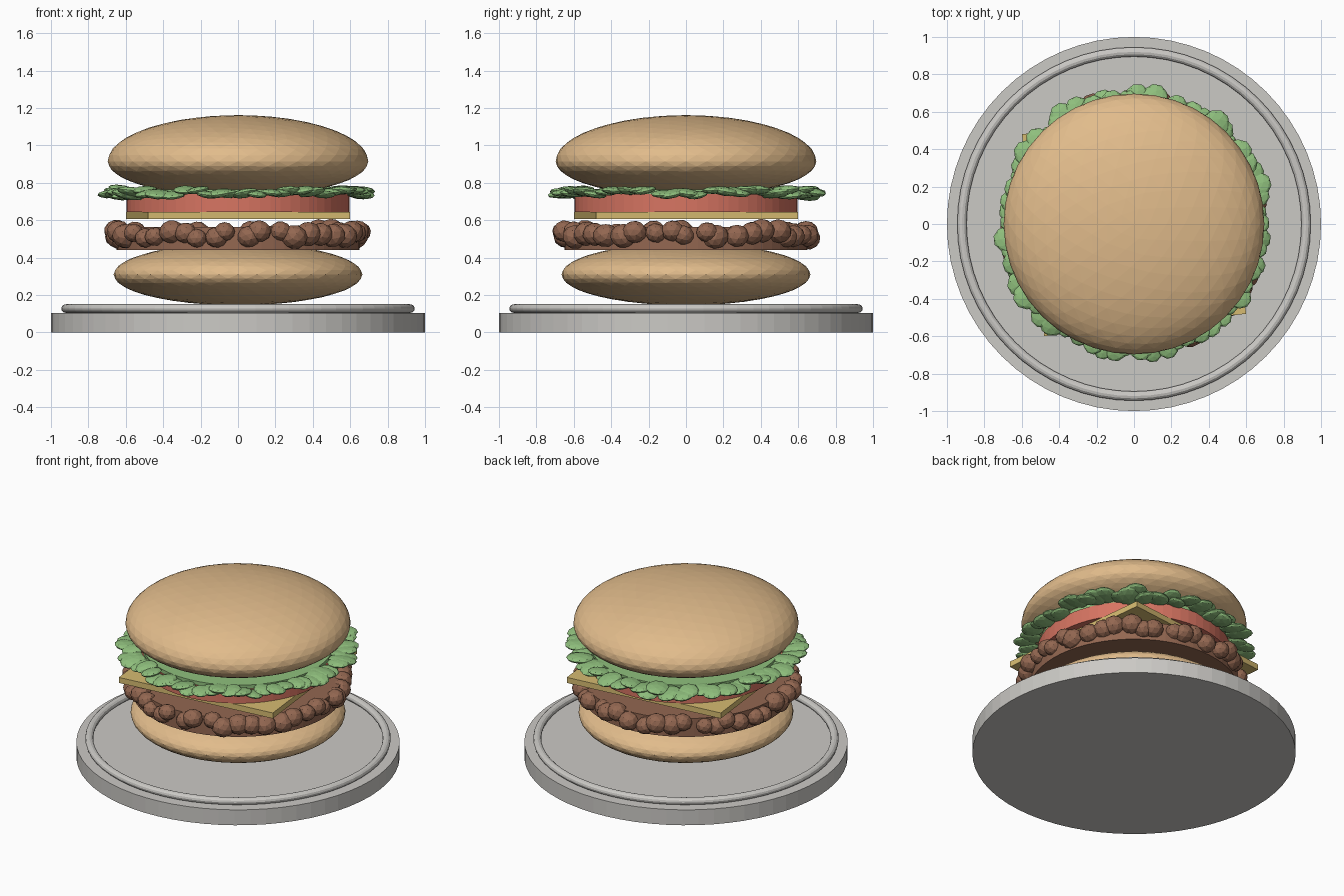
import bpy, bmesh, math, random
from mathutils import Matrix

if "Cube" in bpy.data.objects:
    bpy.data.objects.remove(bpy.data.objects["Cube"])

random.seed(4)


def material(name, srgb):
    m = bpy.data.materials.new(name)
    m.diffuse_color = [(c / 255) ** 2.2 for c in srgb] + [1]
    m.use_nodes = True
    m.node_tree.nodes["Principled BSDF"].inputs["Base Color"].default_value = m.diffuse_color
    return m


BUN = material("toasted bun", (224, 186, 138))
PATTY = material("grilled meat", (146, 103, 82))
CHEESE = material("cheese yellow", (213, 186, 112))
TOMATO = material("tomato red", (214, 116, 98))
LETTUCE = material("lettuce green", (142, 190, 124))
PLATE = material("plate grey", (202, 200, 196))


def finish(name, bm, mat):
    mesh = bpy.data.meshes.new(name)
    bm.to_mesh(mesh)
    bm.free()
    mesh.materials.append(mat)
    ob = bpy.data.objects.new(name, mesh)
    bpy.context.collection.objects.link(ob)
    return ob


def disc(name, radius, z0, z1, mat, sides=64):
    bm = bmesh.new()
    bmesh.ops.create_cone(bm, cap_ends=True, segments=sides, radius1=radius, radius2=radius,
                          depth=z1 - z0, matrix=Matrix.Translation((0, 0, (z0 + z1) / 2)))
    return finish(name, bm, mat)


def bun(name, radius, z, up, down):
    # squashed ball with different heights above and below its widest line
    bm = bmesh.new()
    bmesh.ops.create_icosphere(bm, subdivisions=4, radius=1)
    for v in bm.verts:
        v.co = (v.co.x * radius, v.co.y * radius, z + v.co.z * (up if v.co.z > 0 else down))
    return finish(name, bm, BUN)


def blob_ring(name, count, mat, ring, z, size, jitter, tilt):
    # irregular lumps around a circle; size is radial, tangential, vertical; jitter is radial, vertical
    bm = bmesh.new()
    for i in range(count):
        a = math.tau * (i + random.uniform(-0.3, 0.3)) / count
        r = ring + random.uniform(-jitter[0], jitter[0])
        h = z + random.uniform(-jitter[1], jitter[1])
        k = random.uniform(0.85, 1.15)
        placement = (Matrix.Rotation(a, 4, 'Z') @ Matrix.Translation((r, 0, h))
                     @ Matrix.Rotation(random.uniform(-tilt, tilt), 4, 'X')
                     @ Matrix.Rotation(random.uniform(-tilt, tilt), 4, 'Y')
                     @ Matrix.Diagonal((size[0] * k, size[1] * k, size[2] * k, 1)))
        bmesh.ops.create_icosphere(bm, subdivisions=2, radius=1, matrix=placement)
    return finish(name, bm, mat)


# plate with raised round rim
disc("plate", 1.0, 0, 0.105, PLATE)
bm = bmesh.new()
n, m = 64, 12
rings = []
for i in range(n):
    a = math.tau * i / n
    row = []
    for j in range(m):
        b = math.tau * j / m
        r = 0.92 + 0.025 * math.cos(b)
        row.append(bm.verts.new((r * math.cos(a), r * math.sin(a), 0.128 + 0.023 * math.sin(b))))
    rings.append(row)
for i in range(n):
    p, q = rings[i], rings[(i + 1) % n]
    for j in range(m):
        k = (j + 1) % m
        bm.faces.new((p[j], q[j], q[k], p[k]))
finish("plate_rim", bm, PLATE)

# buns
bun("bottom_bun", 0.665, 0.31, 0.168, 0.165)
bun("top_bun", 0.697, 0.915, 0.247, 0.19)

# meat patty with lumpy edge
disc("patty", 0.65, 0.44, 0.565, PATTY)
blob_ring("patty_lumps", 46, PATTY, 0.655, 0.525,
          size=(0.062, 0.064, 0.058), jitter=(0.015, 0.022), tilt=0.3)

# cheese slice, slightly turned
bm = bmesh.new()
bmesh.ops.create_cube(bm, size=1, matrix=Matrix.Translation((0, 0, 0.625))
                      @ Matrix.Rotation(math.radians(6.3), 4, 'Z')
                      @ Matrix.Diagonal((1.086, 1.086, 0.038, 1)))
finish("cheese_slice", bm, CHEESE)

# tomato slice
disc("tomato_slice", 0.597, 0.644, 0.74, TOMATO)

# lettuce bed and ruffled leaves
disc("lettuce_bed", 0.59, 0.735, 0.765, LETTUCE)
blob_ring("lettuce_leaves", 62, LETTUCE, 0.655, 0.748,
          size=(0.08, 0.068, 0.022), jitter=(0.025, 0.014), tilt=0.2)
